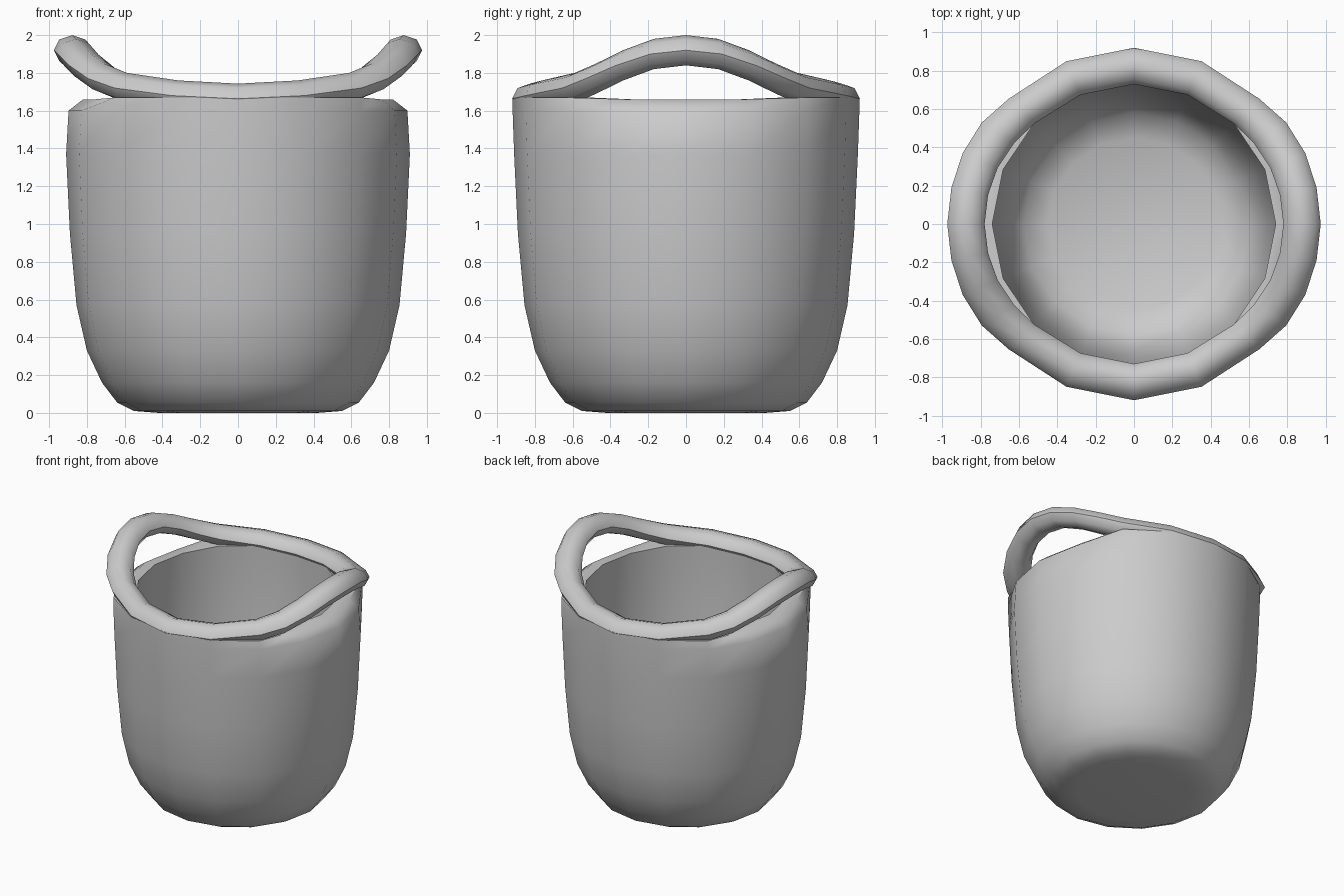
import bpy, math
from math import cos, sin, radians

if "Cube" in bpy.data.objects:
    bpy.data.objects.remove(bpy.data.objects["Cube"])


def skin(name, rows, close_rows):
    """Quad skin over closed rings of points; capped ends unless close_rows."""
    n, m = len(rows[0]), len(rows)
    verts = [p for row in rows for p in row]
    faces = []
    for i in range(m if close_rows else m - 1):
        a, b = i * n, ((i + 1) % m) * n
        for j in range(n):
            k = (j + 1) % n
            faces.append((a + j, a + k, b + k, b + j))
    if not close_rows:
        faces.append(tuple(reversed(range(n))))
        faces.append(tuple(range((m - 1) * n, m * n)))
    mesh = bpy.data.meshes.new(name)
    mesh.from_pydata(verts, [], faces)
    ob = bpy.data.objects.new(name, mesh)
    bpy.context.collection.objects.link(ob)
    bpy.ops.object.select_all(action='DESELECT')
    ob.select_set(True)
    bpy.context.view_layer.objects.active = ob
    bpy.ops.object.mode_set(mode='EDIT')
    bpy.ops.mesh.select_all(action='SELECT')
    bpy.ops.mesh.normals_make_consistent(inside=False)
    bpy.ops.object.mode_set(mode='OBJECT')
    bpy.ops.object.shade_smooth_by_angle(angle=radians(50))
    return ob


# Pot body: 16 sides, outer wall, lip, inner wall, floor
lower = [(0.42, 0), (0.55, 0.01), (0.64, 0.055), (0.72, 0.16), (0.80, 0.33),
         (0.855, 0.57), (0.89, 0.95), (0.91, 1.37)]
handle_lip = [(0.897, 1.60), (0.82, 1.66), (0.74, 1.66)]
full_lip = [(0.918, 1.60), (0.918, 1.67), (0.74, 1.67)]
inner = [(0.745, 1.37), (0.73, 0.95), (0.70, 0.57), (0.65, 0.36),
         (0.58, 0.25), (0.45, 0.19)]

rows = []
for i in range(len(lower) + 3 + len(inner)):
    row = []
    for j in range(16):
        a = j * math.tau / 16
        under_handle = abs(sin(a)) < 0.5
        profile = lower + (handle_lip if under_handle else full_lip) + inner
        r, z = profile[i]
        row.append((r * cos(a), r * sin(a), z))
    rows.append(row)
skin("pot_body", rows, False)

# Rim tube: angle, outer radius, inner radius, top height for one quarter
quarter = [(0, 0.975, 0.78, 2.0), (11.25, 0.972, 0.777, 1.98),
           (22.5, 0.968, 0.77, 1.92), (33.75, 0.955, 0.755, 1.85),
           (45, 0.925, 0.74, 1.80), (67.5, 0.92, 0.73, 1.76),
           (90, 0.92, 0.73, 1.743)]
half = quarter + [(180 - a, o, i, t) for a, o, i, t in reversed(quarter[:-1])]
loop = half + [(360 - a, o, i, t) for a, o, i, t in reversed(half[1:-1])]

rings = []
for a, outer, inn, top in loop:
    a = radians(a)
    mid, hw, hh = (outer + inn) / 2, (outer - inn) / 2, 0.08
    ring = []
    for k in range(8):
        t = k * math.tau / 8
        r = mid + hw * cos(t)
        ring.append((r * cos(a), r * sin(a), top - hh + hh * sin(t)))
    rings.append(ring)
skin("rim_with_handles", rings, True)
